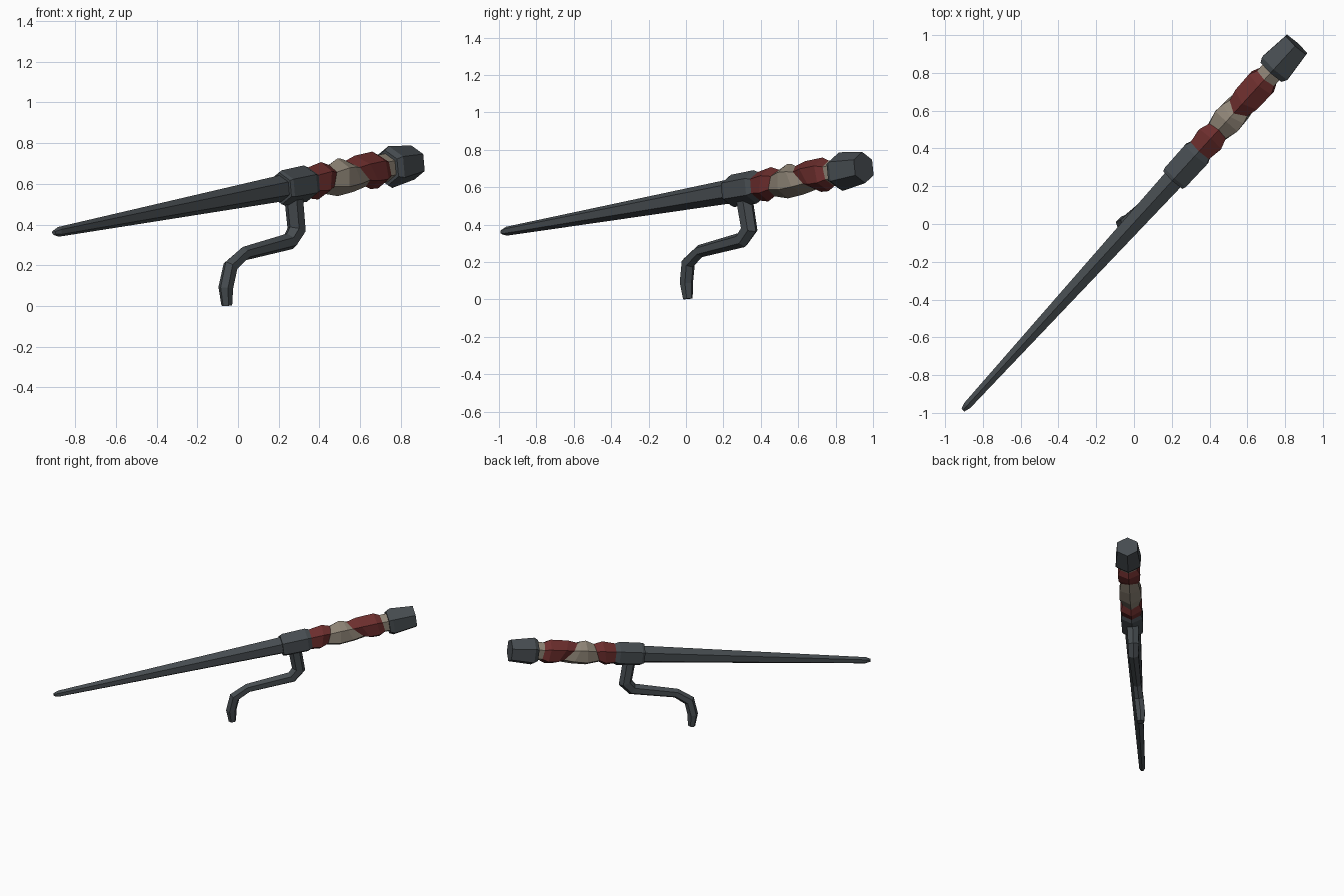
import bpy, bmesh, math
from mathutils import Vector

if "Cube" in bpy.data.objects:
    bpy.data.objects.remove(bpy.data.objects["Cube"])

TIP = Vector((-0.905, -0.985, 0.36))
END = Vector((0.86, 0.95, 0.705))
AXIS = END - TIP
DIR = AXIS.normalized()
SIDE = DIR.cross(Vector((0, 0, 1))).normalized()
UP = SIDE.cross(DIR)


def material(name, rgb):
    m = bpy.data.materials.new(name)
    m.diffuse_color = (*rgb, 1)
    m.use_nodes = True
    m.node_tree.nodes["Principled BSDF"].inputs["Base Color"].default_value = m.diffuse_color
    return m


STEEL = material("dark_steel", (0.062, 0.073, 0.081))
RED = material("red_wrap", (0.15, 0.027, 0.026))
CREAM = material("cream_wrap", (0.27, 0.23, 0.18))


def skin(name, rings, mats, bands=None):
    """Join six-sided rings into a closed tube; bands gives a material per step."""
    bm = bmesh.new()
    loops = [[bm.verts.new(p) for p in ring] for ring in rings]
    for i in range(len(loops) - 1):
        a, b = loops[i], loops[i + 1]
        for k in range(6):
            n = (k + 1) % 6
            f = bm.faces.new((a[k], a[n], b[n], b[k]))
            f.material_index = bands[i] if bands else 0
    bm.faces.new(loops[0][::-1])
    bm.faces.new(loops[-1])
    bmesh.ops.recalc_face_normals(bm, faces=bm.faces)
    mesh = bpy.data.meshes.new(name)
    bm.to_mesh(mesh)
    bm.free()
    for m in mats:
        mesh.materials.append(m)
    ob = bpy.data.objects.new(name, mesh)
    bpy.context.collection.objects.link(ob)
    return ob


def axis_ring(t, r, slant=0.0):
    """Hexagon around the main axis, corner up, optionally leaning along it."""
    pts = []
    for k in range(6):
        a = math.radians(60 * k)
        pts.append(TIP + AXIS * (t + slant * math.cos(a))
                   + UP * r * math.cos(a) + SIDE * r * math.sin(a))
    return pts


def turned(name, profile, mats, bands=None):
    return skin(name, [axis_ring(*p) for p in profile], mats, bands)


# long tapered blade with a blunt point
turned("blade", [(0, 0.012), (0.013, 0.024), (0.65, 0.066)], [STEEL])

# collar between blade and handle
turned("collar", [(0.631, 0.079), (0.638, 0.087), (0.70, 0.090), (0.712, 0.076)], [STEEL])

# handle wrapped in alternating, slanted cloth bands
turned("handle_wrap", [
    (0.700, 0.072), (0.740, 0.090, 0.008), (0.760, 0.068, 0.010),
    (0.790, 0.092, 0.004), (0.818, 0.086, -0.012), (0.840, 0.072, -0.025),
    (0.860, 0.089, -0.018), (0.895, 0.092, -0.004), (0.911, 0.070, -0.004),
    (0.940, 0.070)], [RED, CREAM], [0, 0, 1, 1, 1, 0, 0, 0, 1])

# flared pommel
turned("pommel", [(0.926, 0.087), (0.937, 0.104), (1.0, 0.084)], [STEEL])

# bent hook under the collar, swept with mitred corners
path = [Vector(p) for p in (
    (0.272, 0.310, 0.55), (0.288, 0.338, 0.375), (0.255, 0.300, 0.318),
    (0.032, 0.075, 0.258), (-0.037, 0.012, 0.195), (-0.060, 0.002, 0.09),
    (-0.055, 0.010, 0.003))]
radii = [0.047, 0.045, 0.041, 0.034, 0.037, 0.037, 0.027]
rings = []
for i, p in enumerate(path):
    d_in = (p - path[max(i - 1, 0)]).normalized()
    d_out = (path[min(i + 1, len(path) - 1)] - p).normalized()
    tangent = (d_in + d_out).normalized()
    side = (SIDE - tangent * SIDE.dot(tangent)).normalized()
    out = side.cross(tangent)
    stretch = 1 / max(tangent.dot(d_out if i == 0 else d_in), 0.6)
    rings.append([p + out * radii[i] * stretch * math.cos(math.radians(60 * k))
                  + side * radii[i] * math.sin(math.radians(60 * k)) for k in range(6)])
skin("hook", rings, [STEEL])
